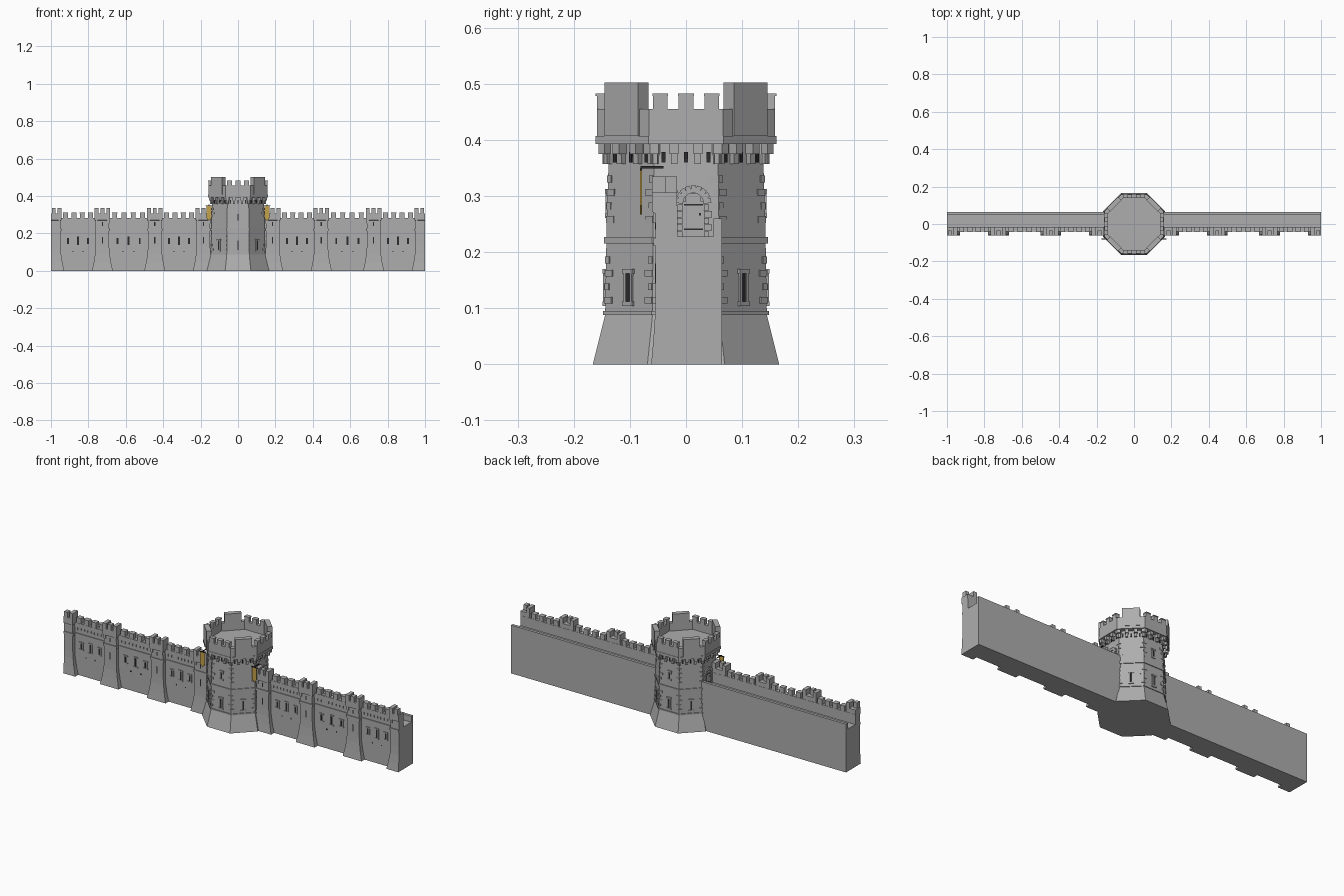
import bpy, bmesh, math
from mathutils import Matrix, Vector

if "Cube" in bpy.data.objects:
    bpy.data.objects.remove(bpy.data.objects["Cube"])

T = math.tan(math.pi / 8)


def material(name, rgb):
    m = bpy.data.materials.new(name)
    m.diffuse_color = (*rgb, 1)
    m.use_nodes = True
    m.node_tree.nodes["Principled BSDF"].inputs["Base Color"].default_value = m.diffuse_color
    return m


STONE = material("grey stone", (0.42, 0.42, 0.42))
DARK = material("dark opening", (0.025, 0.025, 0.025))
GOLD = material("gold cloth", (0.55, 0.36, 0.07))


class Part:
    """Collects simple solids into one named object."""

    def __init__(self, name, mat):
        self.name, self.mat, self.bm = name, mat, bmesh.new()

    def box(self, x0, x1, y0, y1, z0, z1, mat=Matrix()):
        size = Matrix.Diagonal((abs(x1 - x0), abs(y1 - y0), abs(z1 - z0), 1))
        pos = Matrix.Translation(((x0 + x1) / 2, (y0 + y1) / 2, (z0 + z1) / 2))
        bmesh.ops.create_cube(self.bm, size=1, matrix=mat @ pos @ size)

    def loft(self, rings):
        """Skin a stack of rings and cap both ends."""
        rows = [[self.bm.verts.new(p) for p in r] for r in rings]
        n = len(rows[0])
        for a, b in zip(rows, rows[1:]):
            for i in range(n):
                j = (i + 1) % n
                self.bm.faces.new((a[i], a[j], b[j], b[i]))
        self.bm.faces.new(rows[0][::-1])
        self.bm.faces.new(rows[-1])

    def done(self):
        bmesh.ops.recalc_face_normals(self.bm, faces=self.bm.faces)
        me = bpy.data.meshes.new(self.name)
        self.bm.to_mesh(me)
        self.bm.free()
        me.materials.append(self.mat)
        ob = bpy.data.objects.new(self.name, me)
        bpy.context.collection.objects.link(ob)


def octagon(a, z):
    r = a / math.cos(math.pi / 8)
    return [(r * math.cos(t), r * math.sin(t), z)
            for t in (math.pi / 8 + k * math.pi / 4 for k in range(8))]


def side(k):
    """Frame of tower side k: x points outward, y runs along the side."""
    return Matrix.Rotation(k * math.pi / 4, 4, 'Z')


def shaft(z):
    return 0.145 - (z - 0.09) * 0.025


# Tower body with battered base, string course, crown and sunken roof floor
tower = Part("tower_body", STONE)
profile = [(0.166, 0), (0.144, 0.088), (0.148, 0.088), (0.148, 0.095), (0.144, 0.095),
           (0.142, 0.215), (0.146, 0.215), (0.146, 0.227), (0.142, 0.227),
           (0.137, 0.393), (0.161, 0.393), (0.161, 0.407), (0.159, 0.407),
           (0.159, 0.455), (0.139, 0.455), (0.139, 0.412)]
tower.loft([octagon(a, z) for a, z in profile])
tower.done()

# Tower merlons: three on straight sides, one tall block on diagonal sides
merlons = Part("tower_merlons", STONE)
for k in range(8):
    if k % 2:
        merlons.box(0.137, 0.163, -0.042, 0.042, 0.407, 0.502, side(k))
    else:
        for u in (-0.046, 0, 0.046):
            merlons.box(0.139, 0.159, u - 0.013, u + 0.013, 0.453, 0.48, side(k))
            merlons.box(0.138, 0.161, u - 0.014, u + 0.014, 0.478, 0.483, side(k))
merlons.done()

# Corbels, corner stones, window frames and slits
corbels = Part("tower_corbels", STONE)
quoins = Part("tower_corner_stones", STONE)
frames = Part("tower_window_frames", STONE)
slits = Part("tower_slits", DARK)
for k in range(8):
    m = side(k)
    for u in (-0.057, -0.021, 0.021, 0.057):
        corbels.box(0.13, 0.148, u - 0.006, u + 0.006, 0.357, 0.378, m)
        corbels.box(0.13, 0.156, u - 0.008, u + 0.008, 0.375, 0.394, m)
    for u in (-0.04, 0, 0.04):
        slits.box(0.13, 0.1405, u - 0.0035, u + 0.0035, 0.36, 0.378, m)
    for i in range(10):
        z = 0.108 + 0.024 * i
        if 0.2 < z < 0.23:
            continue
        a = shaft(z)
        w = 0.018 if (i + k) % 2 else 0.010
        for s in (-1, 1):
            quoins.box(a - 0.02, a + 0.002, s * (a * T - w), s * a * T, z, z + 0.012, m)
    if k in (0, 4):
        continue
    levels = [(0.108, 0.168)] if k % 2 else [(0.108, 0.168), (0.265, 0.31)]
    for z0, z1 in levels:
        a = shaft(z0)
        for s in (-1, 1):
            frames.box(a - 0.02, a + 0.003, s * 0.005, s * 0.010, z0, z1, m)
        frames.box(a - 0.02, a + 0.004, -0.013, 0.013, z1 - 0.006, z1 + 0.002, m)
        frames.box(a - 0.02, a + 0.004, -0.013, 0.013, z0 - 0.004, z0 + 0.004, m)
        slits.box(a - 0.02, a + 0.001, -0.004, 0.004, z0 + 0.004, z1 - 0.006, m)
for p in (corbels, quoins, frames, slits):
    p.done()

# Doors from the tower to the wall walks
door = Part("tower_doors", STONE)
surround = Part("door_surrounds", STONE)
hinges = Part("door_hinges", DARK)
for k in (0, 4):
    s = 1 if k == 0 else -1
    m = side(k) @ Matrix.Translation((0, s * 0.013, 0))
    door.box(0.13, 0.1435, -0.019, 0.019, 0.225, 0.29, m)
    door.box(0.13, 0.1435, -0.014, 0.014, 0.29, 0.304, m)
    for t in (-1, 1):
        for i in range(5):
            w = 0.033 if i % 2 else 0.028
            surround.box(0.13, 0.148, t * 0.019, t * w, 0.226 + 0.012 * i, 0.237 + 0.012 * i, m)
    for i in range(9):
        arch = m @ Matrix.Translation((0, 0, 0.287)) @ Matrix.Rotation(math.radians(-80 + 20 * i), 4, 'X')
        surround.box(0.13, 0.148, -0.0045, 0.0045, 0.018, 0.032, arch)
    for z in (0.239, 0.283):
        hinges.box(0.142, 0.1445, -0.017, 0.017, z, z + 0.003, m)
    hinges.box(0.142, 0.1455, 0.010, 0.014, 0.265, 0.270, m)
for p in (door, surround, hinges):
    p.done()

# Curtain walls, mirrored left and right
CENTRES = (0.185, 0.445, 0.725, 0.985)
BACK = 0.064
wall = Part("curtain_wall", STONE)
parapet = Part("wall_parapet", STONE)
wall_merlons = Part("wall_merlons", STONE)
wall_frames = Part("wall_window_frames", STONE)
wall_slits = Part("wall_slits", DARK)
buttress = Part("buttresses", STONE)
for s in (-1, 1):
    def put(part, x0, x1, *rest):
        part.box(s * x0, s * min(x1, 1.0), *rest)

    put(wall, 0.12, 1, -0.036, BACK, 0, 0.228)
    put(parapet, 0.13, 1, 0.049, BACK, 0.22, 0.26)
    put(parapet, 0.13, 1, -0.036, -0.015, 0.22, 0.282)
    put(parapet, 0.13, 1, -0.040, -0.015, 0.213, 0.225)
    put(parapet, 0.13, 1, -0.041, -0.015, 0.258, 0.281)

    for c in CENTRES:
        # Flared buttress with crenellated turret head
        levels = [(0.056, -0.062, 0), (0.046, -0.058, 0.045), (0.039, -0.055, 0.09),
                  (0.036, -0.054, 0.13), (0.036, -0.054, 0.212), (0.040, -0.058, 0.212),
                  (0.040, -0.058, 0.225), (0.036, -0.054, 0.225), (0.036, -0.054, 0.268),
                  (0.041, -0.061, 0.272), (0.041, -0.061, 0.306)]
        rings = []
        for h, y, z in levels:
            x0, x1 = s * (c - h), s * min(c + h, 1)
            rings.append([(x0, y, z), (x1, y, z), (x1, -0.016, z), (x0, -0.016, z)])
        buttress.loft(rings)
        for dx in (-0.031, 0, 0.031):
            if c + dx < 0.999:
                put(wall_merlons, c + dx - 0.010, c + dx + 0.010, -0.061, -0.036, 0.304, 0.335)
        for dx in (-0.031, 0.031):
            if c + dx < 1:
                put(wall_merlons, c + dx - 0.010, c + dx + 0.010, -0.036, -0.016, 0.304, 0.335)
            if c + dx - 0.006 < 1:
                put(buttress, c + dx - 0.006, c + dx + 0.006, -0.059, -0.04, 0.252, 0.274)
        if c < 0.98:
            put(wall_slits, c - 0.003, c + 0.003, -0.0555, -0.05, 0.145, 0.18)
            put(wall_slits, c - 0.003, c + 0.003, -0.0555, -0.05, 0.24, 0.26)

    for a, b in zip(CENTRES, CENTRES[1:]):
        lo, hi = a + 0.041, b - 0.041
        step = (hi - lo) / 4
        # Merlons with caps, and dentils below the parapet
        for i in range(4):
            x = lo + step * (i + 0.5)
            put(wall_merlons, x - 0.013, x + 0.013, -0.040, -0.016, 0.28, 0.307)
            put(wall_merlons, x - 0.014, x + 0.014, -0.042, -0.015, 0.305, 0.311)
        for i in range(9):
            x = lo + (hi - lo) * (i + 0.5) / 9
            put(parapet, x - 0.005, x + 0.005, -0.040, -0.03, 0.244, 0.26)
        # Framed arrow slits
        for f in (0.2, 0.5, 0.8):
            x = lo + (hi - lo) * f
            z0, z1 = (0.135, 0.185) if f == 0.5 else (0.142, 0.178)
            for t in (-1, 1):
                put(wall_frames, x + t * 0.008 - 0.003, x + t * 0.008 + 0.003, -0.039, -0.03, z0, z1)
            for z in (z0 - 0.004, z1 - 0.002):
                put(wall_frames, x - 0.013, x + 0.013, -0.040, -0.03, z, z + 0.006)
            put(wall_slits, x - 0.005, x + 0.005, -0.0368, -0.03, z0, z1)
        # Small drain holes
        for f in (0.35, 0.65):
            x = lo + (hi - lo) * f
            put(wall_slits, x - 0.003, x + 0.003, -0.0366, -0.03, 0.1, 0.106)
for p in (wall, parapet, wall_merlons, wall_frames, wall_slits, buttress):
    p.done()

# Banners hung from short poles beside the tower
banner = Part("banners", GOLD)
pole = Part("banner_poles", DARK)
for s in (-1, 1):
    x = s * 0.155
    outline = [(-0.014, 0.345), (0.014, 0.345), (0.014, 0.283), (0, 0.267), (-0.014, 0.283)]
    banner.loft([[(x + u, y, z) for u, z in outline] for y in (-0.082, -0.078)])
    pole.box(x - 0.018, x + 0.018, -0.082, -0.078, 0.345, 0.349)
    pole.box(x - 0.002, x + 0.002, -0.081, -0.04, 0.349, 0.353)
for p in (banner, pole):
    p.done()
